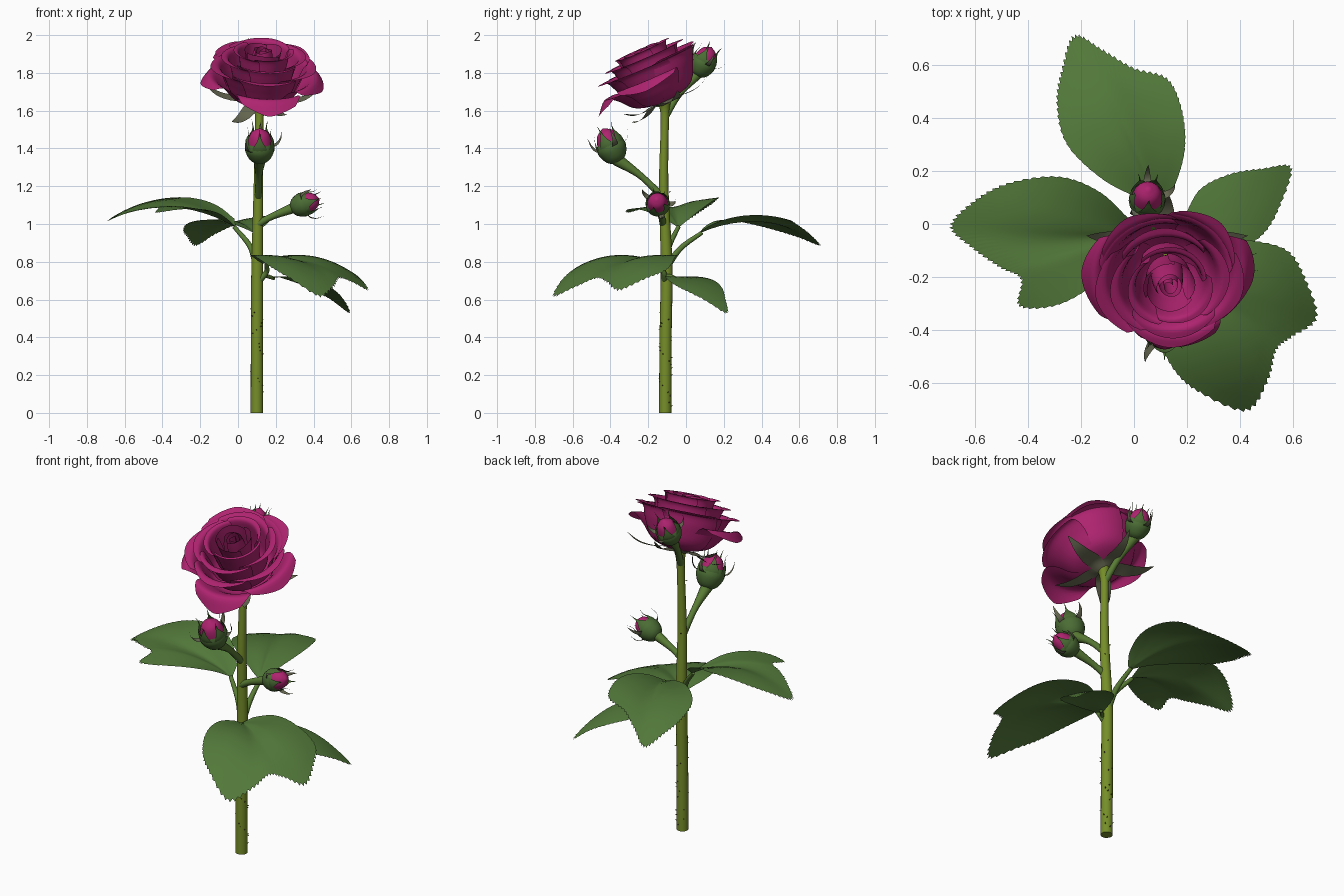
import bpy, bmesh, math, random
from mathutils import Vector, Matrix

if "Cube" in bpy.data.objects:
    bpy.data.objects.remove(bpy.data.objects["Cube"])

random.seed(4)


def material(name, rgb):
    m = bpy.data.materials.new(name)
    m.diffuse_color = (*rgb, 1)
    m.use_nodes = True
    m.node_tree.nodes["Principled BSDF"].inputs["Base Color"].default_value = m.diffuse_color
    return m


PETAL = material("magenta petal", (0.42, 0.017, 0.16))
LEAF = material("leaf green", (0.085, 0.19, 0.042))
STEM = material("stem green", (0.18, 0.27, 0.022))
BRANCH = material("branch green", (0.10, 0.20, 0.035))
BUD = material("bud green", (0.07, 0.15, 0.035))
SEPAL = material("olive grey sepal", (0.13, 0.135, 0.08))
THORN = material("thorn brown", (0.09, 0.08, 0.02))


def build(name, patches, mats, angle=50):
    """patches: list of (rows of points, material index)"""
    bm = bmesh.new()
    for rows, mi in patches:
        g = [[bm.verts.new(p) for p in row] for row in rows]
        for a, b in zip(g, g[1:]):
            for j in range(len(a) - 1):
                bm.faces.new((a[j], a[j + 1], b[j + 1], b[j])).material_index = mi
        bmesh.ops.remove_doubles(bm, verts=[v for r in g for v in r], dist=1e-5)
    me = bpy.data.meshes.new(name)
    bm.to_mesh(me)
    bm.free()
    for m in mats:
        me.materials.append(m)
    ob = bpy.data.objects.new(name, me)
    bpy.context.collection.objects.link(ob)
    bpy.ops.object.select_all(action='DESELECT')
    ob.select_set(True)
    bpy.context.view_layer.objects.active = ob
    bpy.ops.object.shade_smooth_by_angle(angle=math.radians(angle))
    return ob


def spline(pts, t):
    """Catmull-Rom through points of any dimension, t in 0..1"""
    n = len(pts) - 1
    i = min(int(t * n), n - 1)
    f = t * n - i
    p1, p2 = Vector(pts[i]), Vector(pts[i + 1])
    p0 = Vector(pts[i - 1]) if i > 0 else p1 * 2 - p2
    p3 = Vector(pts[i + 2]) if i + 2 <= n else p2 * 2 - p1
    return (p1 * 2 + (p2 - p0) * f + (p0 * 2 - p1 * 5 + p2 * 4 - p3) * f * f
            + (p1 * 3 - p0 - p2 * 3 + p3) * f ** 3) * 0.5


def frame(origin, axis):
    a = Vector(axis).normalized()
    x = Vector((0, 1, 0)).cross(a).normalized()
    m = Matrix((x, a.cross(x), a)).transposed().to_4x4()
    m.translation = Vector(origin)
    return m


def tube(path, n=40, sides=16):
    """path of (x, y, z, radius) with closed ends"""
    c = [spline(path, k / n) for k in range(n + 1)]
    rows = [[c[0].xyz] * (sides + 1)]
    for k, p in enumerate(c):
        d = c[min(k + 1, n)].xyz - c[max(k - 1, 0)].xyz
        m = frame(p.xyz, d)
        rows.append([m @ Vector((p[3] * math.cos(s * math.tau / sides),
                                 p[3] * math.sin(s * math.tau / sides), 0)) for s in range(sides + 1)])
    rows.append([c[-1].xyz] * (sides + 1))
    return rows


def blade(m, phi, prof, nu=14, nv=16, round_top=0.0, spiral=0.0, scale=1.0, power=1.6):
    """petal or sepal: profile of (radius, height, half angle) swept around the axis"""
    rows = []
    for k in range(nv + 1):
        row = []
        for j in range(nu + 1):
            u = j / nu * 2 - 1
            r, h, w = spline(prof, k / nv * (1 - round_top * abs(u) ** power))
            a = phi + u * max(w, 0)
            r *= 1 + spiral * u
            row.append(m @ (Vector((r * math.cos(a), r * math.sin(a), h)) * scale))
        rows.append(row)
    return rows


def lathe(m, prof, scale, sides=20, n=12):
    p = [spline(prof, k / n) for k in range(n + 1)]
    return [[m @ (Vector((max(q[0], 0) * math.cos(s * math.tau / sides),
                          max(q[0], 0) * math.sin(s * math.tau / sides), q[1])) * scale)
             for s in range(sides + 1)] for q in p]


# --- main stem with thorns
stem_path = [(0.10, -0.11, 0, 0.033), (0.10, -0.108, 0.4, 0.032), (0.102, -0.103, 0.78, 0.031),
             (0.108, -0.118, 1.2, 0.025), (0.113, -0.112, 1.55, 0.022), (0.118, -0.115, 1.65, 0.034)]
build("main_stem", [(tube(stem_path, 60), 0)], [STEM])
thorns = []
for k in range(34):
    z = 0.03 + 0.55 * k / 30 if k < 30 else random.uniform(0.7, 1.55)
    a = random.uniform(0, math.tau)
    d = Vector((math.cos(a), math.sin(a), 0.2))
    p = Vector((0.102, -0.108, z)) + d * (0.029 if z < 0.7 else 0.02)
    q = p + d * 0.01
    thorns.append((tube([(*p, 0.0035), (*q, 0.0008)], 1, 6), 0))
build("thorns", thorns, [THORN])

# --- bloom
bloom = frame((0.12, -0.115, 1.64), (0.05, -0.40, 0.92))
petals = []
spiral_rows = []
for k in range(7):
    row = []
    for j in range(61):
        t = j / 60
        r = (0.012 + 0.055 * t) * (1 - 0.25 * (k / 6) ** 3 * t)
        a = t * math.tau * 2.6
        row.append(bloom @ Vector((r * math.cos(a), r * math.sin(a),
                                   0.15 + (0.155 + 0.008 * math.sin(a * 1.7)) * k / 6)))
    spiral_rows.append(row)
petals.append((spiral_rows, 0))
layers = [
    (3, 20, 0.08, [(0.03, 0.1, 1.2), (0.075, 0.17, 1.2), (0.088, 0.25, 1.2), (0.098, 0.312, 1.1)]),
    (3, 75, 0.10, [(0.02, 0.04, 1.2), (0.10, 0.12, 1.2), (0.122, 0.22, 1.2), (0.135, 0.295, 1.15),
                   (0.162, 0.307, 0.95)]),
    (4, 10, 0.12, [(0.02, 0.02, 1.0), (0.13, 0.08, 1.0), (0.165, 0.18, 1.0), (0.188, 0.26, 0.95),
                   (0.228, 0.27, 0.72)]),
    (5, 54, 0.14, [(0.02, 0.01, 0.9), (0.15, 0.055, 0.9), (0.20, 0.145, 0.9), (0.235, 0.215, 0.8),
                   (0.285, 0.222, 0.55)]),
]
for n, start, rt, prof in layers:
    for k in range(n):
        phi = math.radians(start + random.uniform(-6, 6)) + k * math.tau / n
        petals.append((blade(bloom, phi, prof, round_top=rt, spiral=0.06), 0))
# outer petals fold outwards and down
droop = [(0.02, 0.0, 0.8), (0.15, 0.04, 0.8), (0.225, 0.12, 0.8), (0.285, 0.165, 0.68), (0.335, 0.115, 0.42)]
front = [(0.02, 0.0, 0.75), (0.15, 0.035, 0.75), (0.225, 0.11, 0.75), (0.285, 0.14, 0.62), (0.35, 0.075, 0.28)]
for deg, s, prof in ((-82, 1.0, front), (-175, 0.97, droop), (-10, 0.98, droop)):
    petals.append((blade(bloom, math.radians(deg), prof, 16, 18, 0.12, 0.04, s), 0))
back = [(0.02, 0.0, 0.8), (0.16, 0.04, 0.8), (0.22, 0.14, 0.8), (0.25, 0.22, 0.7), (0.3, 0.235, 0.38)]
for deg in (50, 122):
    petals.append((blade(bloom, math.radians(deg), back, 16, 18, 0.14, 0.04), 0))
build("bloom_petals", petals, [PETAL], 70)
sepal = [(0.02, -0.012, 1.1), (0.08, 0.012, 0.55), (0.16, 0.002, 0.25), (0.24, 0.01, 0.11), (0.32, 0.05, 0.0)]
low = [(0.02, -0.012, 1.1), (0.08, 0.005, 0.55), (0.15, -0.03, 0.25), (0.21, -0.04, 0.11), (0.25, -0.03, 0.0)]
build("bloom_sepals", [(blade(bloom, math.radians(18 + 72 * k), low if k == 3 else sepal, 6, 16,
                              scale=0.85 if k in (1, 4) else 1), 0) for k in range(5)], [SEPAL], 70)

# --- buds on side branches: centre, axis, scale, branch start, branch middle
buds = [((0.115, -0.40, 1.415), (0, -0.4, 0.88), 1.0, (0.108, -0.12, 1.14), (0.11, -0.24, 1.255)),
        ((0.355, -0.15, 1.107), (0.93, -0.08, 0.33), 0.82, (0.105, -0.12, 1.0), (0.18, -0.13, 1.04)),
        ((0.05, 0.095, 1.86), (0.05, 0.45, 0.88), 0.88, (0.112, -0.11, 1.57), (0.08, -0.035, 1.69))]
core = [(0.05, -0.03), (0.067, 0.0), (0.06, 0.04), (0.042, 0.075), (0.0, 0.1)]
hip = [(0.024, -0.098), (0.056, -0.074), (0.077, -0.03), (0.077, 0.0), (0.068, 0.022)]
hug = [(0.07, -0.03, 0.62), (0.077, 0.01, 0.52), (0.07, 0.045, 0.26), (0.06, 0.08, 0.08), (0.072, 0.125, 0)]
flare = [(0.07, -0.01, 0.25), (0.098, 0.0, 0.15), (0.118, 0.035, 0.07), (0.12, 0.085, 0)]
for i, (c, ax, s, start, mid) in enumerate(buds, 1):
    m = frame(c, ax)
    parts = [(lathe(m, core, s), 0), (lathe(m, hip, s), 1)]
    for k in range(5):
        a = math.radians(54 + 72 * k)
        parts.append((blade(m, a, hug, 6, 12, scale=s), 1))
        if k % 2 == 0:
            parts.append((blade(m, a + 0.6, flare, 4, 8, scale=s), 2))
    build(f"bud_{i}", parts, [PETAL, BUD, SEPAL], 60)
    end = m @ Vector((0, 0, -0.08 * s))
    build(f"bud_branch_{i}", [(tube([(*start, 0.02), (*mid, 0.018), (*end, 0.034 * s)], 16, 12), 0)], [BRANCH])


# --- leaves: fans from the stalk to a toothed outline, arched by distance, tilted and creased
def leaf(name, base, rise, fall, outline, teeth=70, tilt=(0, 0), crease=0.0):
    b = Vector(base)
    n = teeth * 2
    rows = []
    for k in range(11):
        row = []
        for j in range(n + 1):
            o = spline(outline, j / n)
            t = k / 10 * (1.022 if k == 10 and j % 2 else 1)
            x, y = (o[0] - b.x) * t, (o[1] - b.y) * t
            d = math.hypot(x, y)
            dip = crease * math.sin(math.pi * min(t, 1)) * math.exp(-((j / n - 0.5) / 0.12) ** 2)
            row.append((b.x + x, b.y + y, b.z + rise * d - fall * d * d + tilt[0] * x + tilt[1] * y - dip))
        rows.append(row)
    build(name, [(rows, 0)], [LEAF], 60)


leaf("back_leaf", (0.09, 0.07, 0.95), 0.562, 0.874,
     [(0.03, 0.09), (-0.12, 0.17), (-0.25, 0.3), (-0.285, 0.45), (-0.265, 0.58), (-0.22, 0.7), (-0.12, 0.65),
      (0, 0.58), (0.125, 0.54), (0.18, 0.42), (0.19, 0.28), (0.155, 0.15), (0.11, 0.08)],
     tilt=(0.07, 0), crease=0.02)
leaf("left_leaf", (-0.01, -0.04, 0.98), 0.73, 1.0,
     [(-0.02, 0.02), (-0.13, 0.12), (-0.28, 0.175), (-0.47, 0.15), (-0.6, 0.08), (-0.68, -0.01), (-0.6, -0.09),
      (-0.5, -0.16), (-0.42, -0.205), (-0.425, -0.305), (-0.28, -0.3), (-0.13, -0.21), (-0.04, -0.09)],
     tilt=(0, 0.13), crease=0.02)
leaf("front_right_leaf", (0.13, -0.15, 0.79), 0.465, 1.18,
     [(0.17, -0.1), (0.28, -0.05), (0.42, -0.06), (0.57, -0.1), (0.64, -0.21), (0.68, -0.35), (0.59, -0.42),
      (0.53, -0.47), (0.5, -0.58), (0.42, -0.695), (0.25, -0.63), (0.155, -0.55), (0.09, -0.42), (0.07, -0.28),
      (0.1, -0.18)], crease=0.025)
leaf("low_right_leaf", (0.17, -0.06, 0.71), 0.24, 1.2,
     [(0.19, 0.03), (0.25, 0.13), (0.36, 0.185), (0.48, 0.205), (0.585, 0.21), (0.55, 0.08), (0.49, -0.03),
      (0.4, -0.09), (0.28, -0.11), (0.19, -0.09)], 45)

# --- leaf stalks
stalks = [[(0.10, -0.11, 0.76, 0.02), (0.10, -0.03, 0.87, 0.015), (0.09, 0.085, 0.955, 0.011)],
          [(0.10, -0.11, 0.77, 0.02), (0.065, -0.09, 0.88, 0.015), (-0.02, -0.04, 0.985, 0.011)],
          [(0.10, -0.11, 0.69, 0.02), (0.15, -0.12, 0.745, 0.014), (0.15, -0.17, 0.794, 0.01)],
          [(0.13, -0.11, 0.72, 0.012), (0.15, -0.09, 0.725, 0.011), (0.19, -0.05, 0.712, 0.009)]]
build("leaf_stalks", [(tube(s, 14, 10), 0) for s in stalks], [BRANCH])
